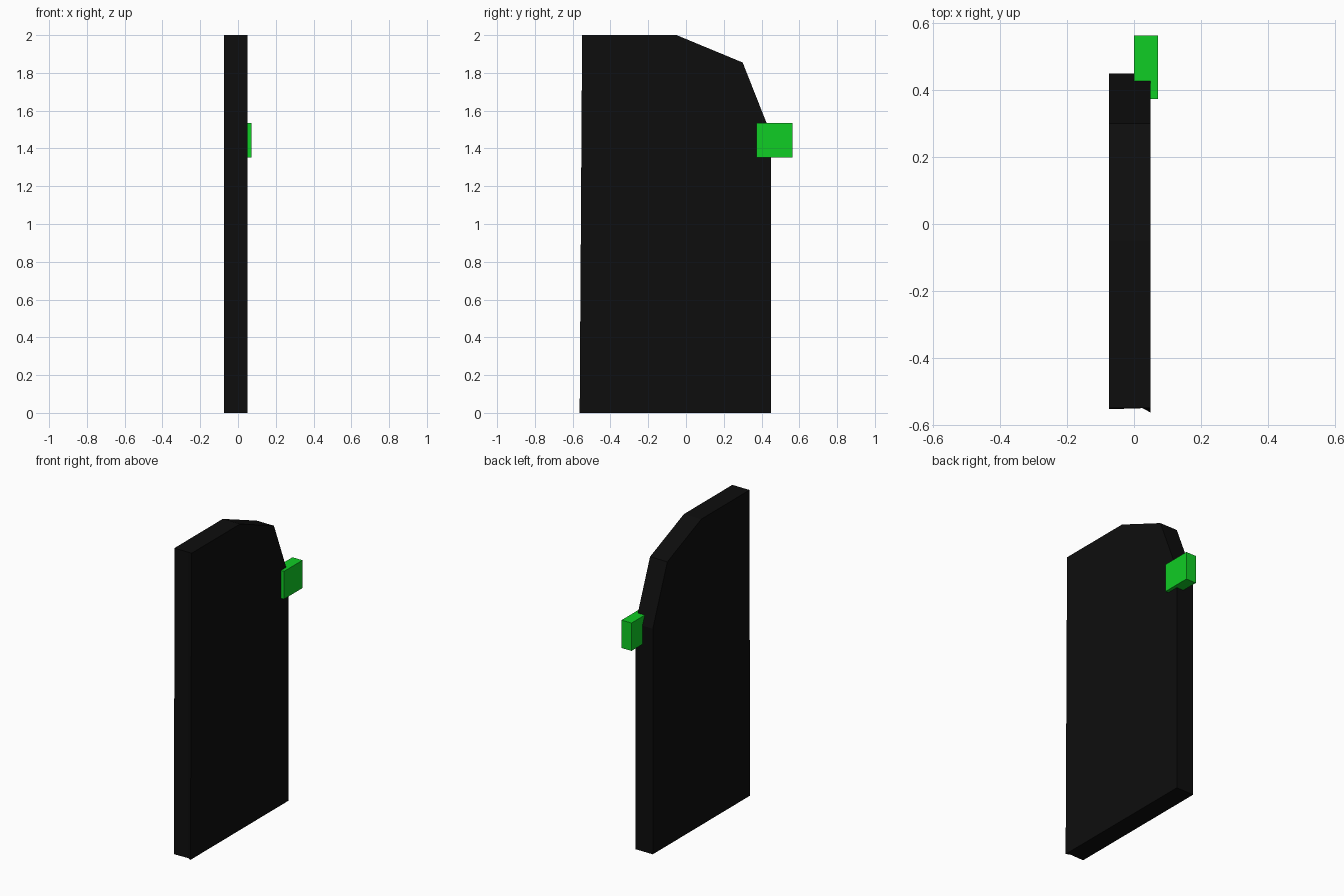
import bpy
import bmesh

cube = bpy.data.objects.get("Cube")
if cube:
    bpy.data.objects.remove(cube, do_unlink=True)


def material(name, rgb):
    mat = bpy.data.materials.new(name)
    mat.use_nodes = True
    colour = (*rgb, 1.0)
    mat.diffuse_color = colour
    mat.node_tree.nodes["Principled BSDF"].inputs["Base Color"].default_value = colour
    return mat


def extruded_profile(name, profile, sections, mat, shear=None):
    """Loft a (y, z) profile through the given x sections."""
    bm = bmesh.new()
    rings = [[bm.verts.new((x, y, z)) for y, z in profile] for x in sections]
    count = len(profile)
    for a, b in zip(rings, rings[1:]):
        for i in range(count):
            j = (i + 1) % count
            bm.faces.new((a[i], a[j], b[j], b[i]))
    bm.faces.new(rings[0])
    bm.faces.new(rings[-1])
    if shear:
        for ring, offset in zip(rings, shear):
            ring[0].co.y += offset
    bmesh.ops.recalc_face_normals(bm, faces=bm.faces[:])
    mesh = bpy.data.meshes.new(name)
    bm.to_mesh(mesh)
    bm.free()
    mesh.materials.append(mat)
    obj = bpy.data.objects.new(name, mesh)
    bpy.context.collection.objects.link(obj)
    return obj


black = material("near black", (0.004, 0.004, 0.004))
green = material("bright green", (0.005, 0.61, 0.018))

# Door panel with a chamfered upper back corner; its lower front corner flares slightly
panel_profile = [(-0.55, 0), (0.45, 0), (0.45, 1.475), (0.3, 1.855), (-0.05, 2), (-0.55, 2)]
extruded_profile("door_panel", panel_profile, (-0.075, 0.025, 0.05), black,
                 shear=(-0.003, 0, -0.013))

# Latch block set into the back edge
y0, y1, z0, z1 = 0.373, 0.563, 1.353, 1.535
extruded_profile("latch_block", [(y0, z0), (y1, z0), (y1, z1), (y0, z1)], (0, 0.072), green)
